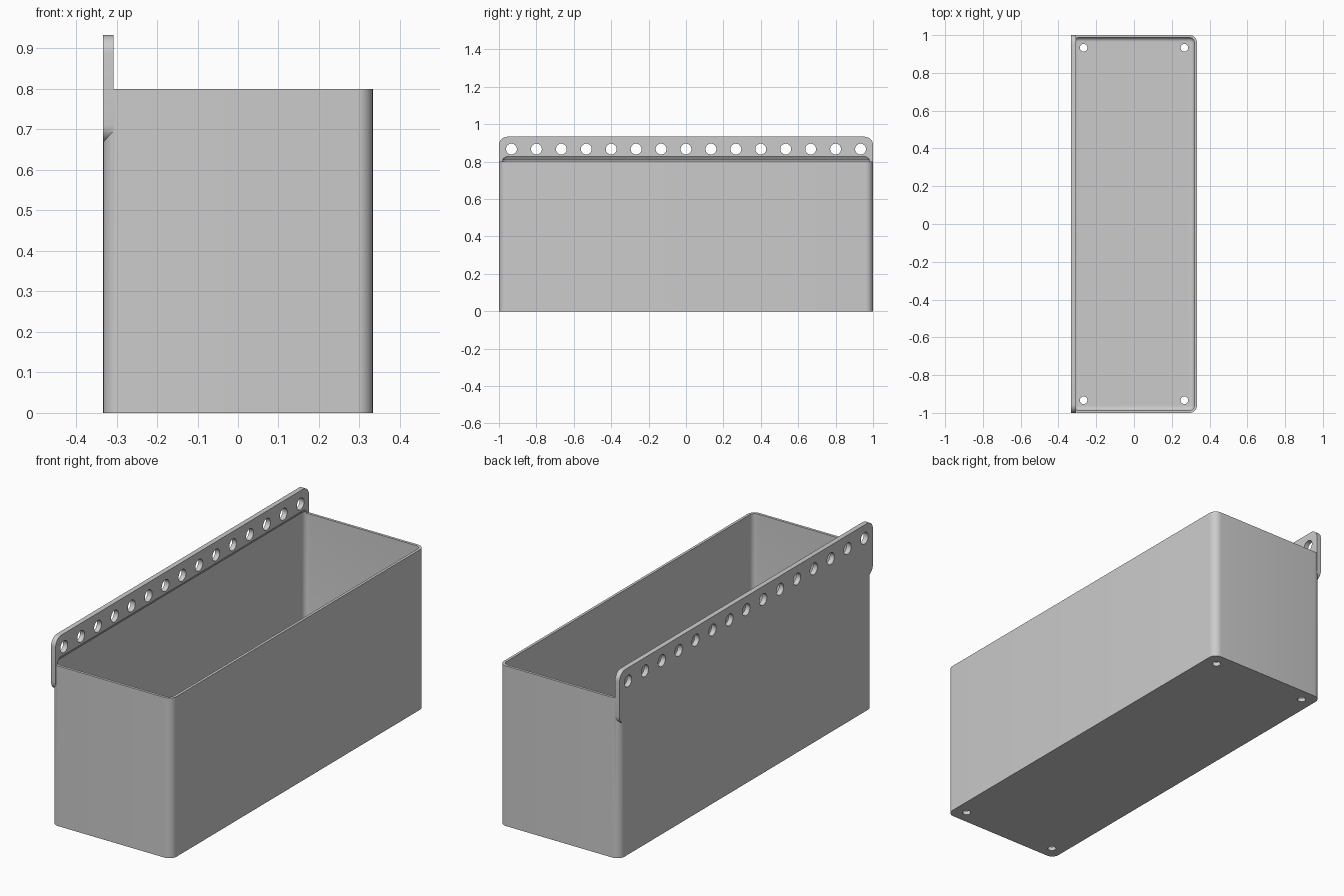
import bpy, bmesh, math
from mathutils import Matrix

if "Cube" in bpy.data.objects:
    bpy.data.objects.remove(bpy.data.objects["Cube"])

HALF_X, HALF_Y, HEIGHT = 0.333, 1.0, 0.8
CORNER, WALL, FLOOR = 0.04, 0.0133, 0.02
PLATE = 0.025

grey = bpy.data.materials.new("plain grey")
grey.use_nodes = True
grey.diffuse_color = (0.6, 0.6, 0.6, 1)
grey.node_tree.nodes["Principled BSDF"].inputs["Base Color"].default_value = (0.6, 0.6, 0.6, 1)


def rounded_rect(a, b, r, steps=8):
    """Outline of a rounded rectangle with half sizes a and b."""
    pts = []
    for k, (sx, sy) in enumerate([(1, 1), (-1, 1), (-1, -1), (1, -1)]):
        for i in range(steps + 1):
            t = math.pi / 2 * (k + i / steps)
            pts.append((sx * (a - r) + r * math.cos(t), sy * (b - r) + r * math.sin(t)))
    return pts


def rounded_loft(name, a, b, r, levels, matrix=Matrix()):
    """Stack rounded rectangles; each level is (height, inset)."""
    bm = bmesh.new()
    rings = [[bm.verts.new((x, y, z)) for x, y in rounded_rect(a - d, b - d, r - d)]
             for z, d in levels]
    n = len(rings[0])
    for low, high in zip(rings, rings[1:]):
        for i in range(n):
            j = (i + 1) % n
            bm.faces.new((low[i], low[j], high[j], high[i]))
    bm.faces.new(rings[0][::-1])
    bm.faces.new(rings[-1])
    bm.transform(matrix)
    return finish(name, bm)


def finish(name, bm):
    bmesh.ops.recalc_face_normals(bm, faces=bm.faces)
    mesh = bpy.data.meshes.new(name)
    bm.to_mesh(mesh)
    bm.free()
    mesh.materials.append(grey)
    obj = bpy.data.objects.new(name, mesh)
    bpy.context.collection.objects.link(obj)
    return obj


def combine(target, tool, operation):
    """Apply a boolean and discard the helper."""
    mod = target.modifiers.new(operation.lower(), "BOOLEAN")
    mod.object, mod.operation, mod.solver = tool, operation, "EXACT"
    bpy.context.view_layer.objects.active = target
    bpy.ops.object.modifier_apply(modifier=mod.name)
    bpy.data.objects.remove(tool)


# Outer body
trough = rounded_loft("trough_with_mounting_rail", HALF_X, HALF_Y, CORNER, [(0, 0), (HEIGHT, 0)])

# Mounting rail: rounded plate standing along the -x wall
upright = Matrix.Translation((-HALF_X, 0, HEIGHT)) @ Matrix(
    ((0, 0, 1, 0), (1, 0, 0, 0), (0, 1, 0, 0), (0, 0, 0, 1)))
rail = rounded_loft("rail", HALF_Y, 0.1333, 0.045, [(0, 0), (PLATE, 0)], upright)
combine(trough, rail, "UNION")

# Cavity with filleted floor, tapering in under the rail
fillet = 0.02
levels = []
for i in range(6):
    t = math.pi / 2 * i / 5
    levels.append((FLOOR + fillet * (1 - math.sin(t)), fillet * (1 - math.cos(t))))
levels = sorted((z, d) for z, d in
                [(FLOOR + fillet * (1 - math.cos(math.pi / 2 * i / 5)),
                  fillet * (1 - math.sin(math.pi / 2 * i / 5))) for i in range(6)])
levels += [(HEIGHT + 0.01, 0), (HEIGHT + 0.03, 0.0143)]
cavity = rounded_loft("cavity", HALF_X - WALL, HALF_Y - WALL, CORNER - WALL, levels)
combine(trough, cavity, "DIFFERENCE")

# Row of rail holes and four drain holes
bm = bmesh.new()


def drill(radius, matrix):
    bmesh.ops.create_cone(bm, cap_ends=True, segments=32, radius1=radius,
                          radius2=radius, depth=0.12, matrix=matrix)


for i in range(-7, 8):
    drill(0.029, Matrix.Translation((-HALF_X, i * 0.1333, 0.867))
          @ Matrix.Rotation(math.pi / 2, 4, "Y"))
for sx in (-1, 1):
    for sy in (-1, 1):
        drill(0.02, Matrix.Translation((sx * 0.267, sy * 0.933, 0)))
combine(trough, finish("holes", bm), "DIFFERENCE")

# Smooth rounded corners, crisp edges
bpy.ops.object.select_all(action="DESELECT")
trough.select_set(True)
bpy.context.view_layer.objects.active = trough
bpy.ops.object.shade_smooth_by_angle(angle=math.radians(30))
